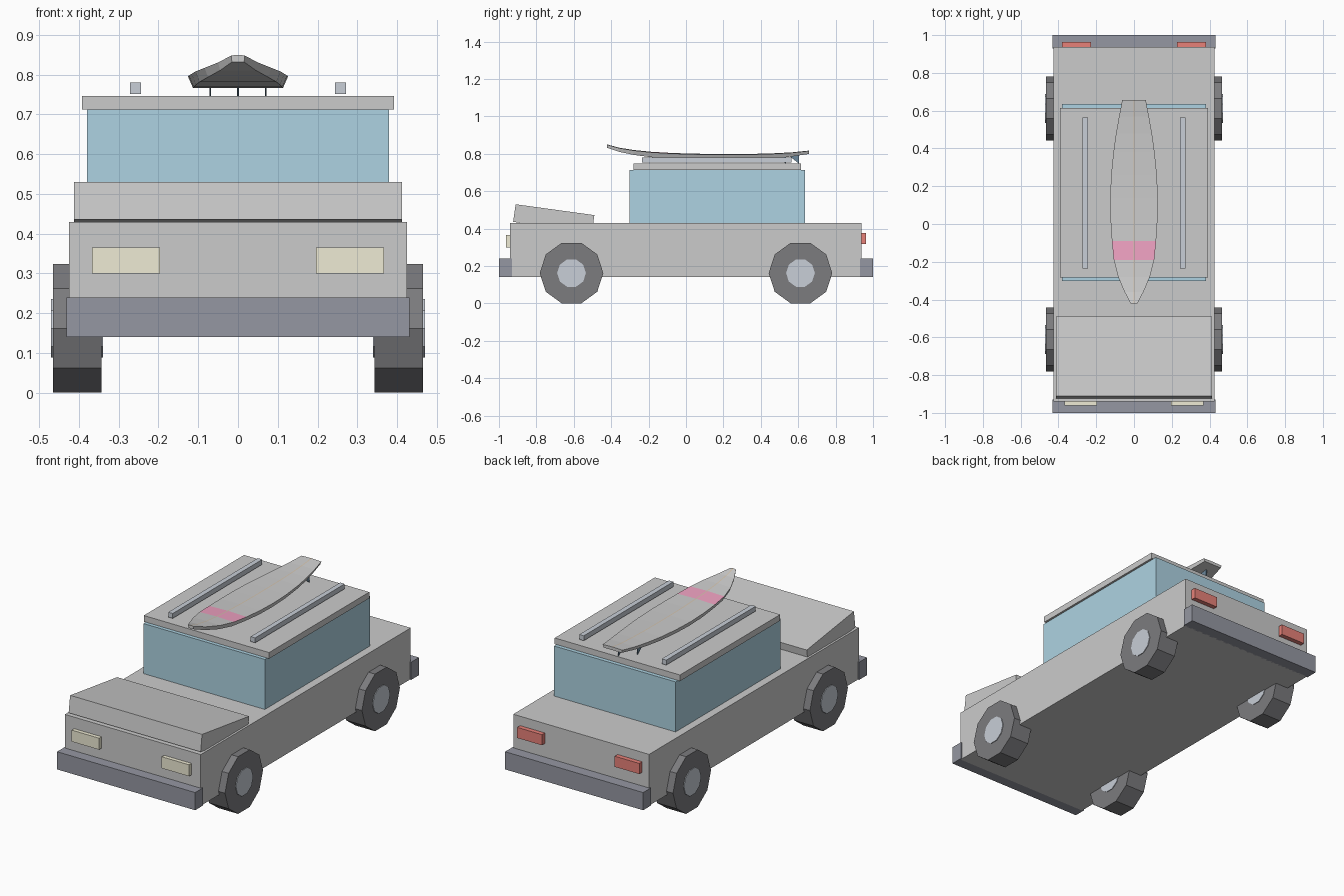
import bpy, bmesh, math
from mathutils import Matrix

if "Cube" in bpy.data.objects:
    bpy.data.objects.remove(bpy.data.objects["Cube"])


def mat(name, rgb):
    m = bpy.data.materials.new(name)
    m.diffuse_color = (*rgb, 1)
    m.use_nodes = True
    m.node_tree.nodes["Principled BSDF"].inputs["Base Color"].default_value = m.diffuse_color
    return m


GLASS = mat("glass", (0.42, 0.65, 0.76))
BUMPER = mat("bumper", (0.30, 0.31, 0.36))
CREAM = mat("lamp_cream", (0.86, 0.83, 0.66))
RED = mat("lamp_red", (0.80, 0.22, 0.19))
TYRE = mat("tyre", (0.20, 0.20, 0.21))
STEEL = mat("steel", (0.58, 0.62, 0.68))
BOARD = mat("board", (0.65, 0.65, 0.65))
PINK = mat("pink", (0.87, 0.36, 0.54))
WOOD = mat("stringer", (0.66, 0.55, 0.42))
FIN = mat("fin", (0.15, 0.25, 0.34))


def finish(name, bm, *mats):
    bmesh.ops.recalc_face_normals(bm, faces=bm.faces)
    me = bpy.data.meshes.new(name)
    bm.to_mesh(me)
    bm.free()
    for m in mats:
        if m:
            me.materials.append(m)
    ob = bpy.data.objects.new(name, me)
    bpy.context.collection.objects.link(ob)
    return ob


def box(name, x, y, z, m=None):
    """Box from (min, max) ranges."""
    bm = bmesh.new()
    bmesh.ops.create_cube(bm, size=1)
    for v in bm.verts:
        v.co = [r[0] + (c + 0.5) * (r[1] - r[0]) for c, r in zip(v.co, (x, y, z))]
    return finish(name, bm, m)


def disc(name, x0, x1, y, z, r, m):
    """Ten-sided cylinder along x with flats at top and bottom."""
    bm = bmesh.new()
    bmesh.ops.create_cone(bm, cap_ends=True, segments=10, radius1=r, radius2=r, depth=abs(x1 - x0))
    for v in bm.verts:
        a = round(math.atan2(v.co.y, v.co.x) / math.radians(18))
        # put vertices at fore and aft points
        if a % 2:
            v.co = Matrix.Rotation(math.radians(18), 3, 'Z') @ v.co
        v.co = ((x0 + x1) / 2 + v.co.z, y + v.co.x, z + v.co.y)
    return finish(name, bm, m)


def extrude_profile(name, pts, x0, x1, m=None):
    """Extrude a (y, z) profile along x."""
    bm = bmesh.new()
    f = bm.faces.new([bm.verts.new((x0, y, z)) for y, z in pts])
    ext = bmesh.ops.extrude_face_region(bm, geom=[f])["geom"]
    bmesh.ops.translate(bm, vec=(x1 - x0, 0, 0), verts=[v for v in ext if isinstance(v, bmesh.types.BMVert)])
    return finish(name, bm, m)


# Body, cabin and roof
box("body", (-0.425, 0.425), (-0.94, 0.937), (0.14, 0.43))
box("cabin_glass", (-0.38, 0.38), (-0.303, 0.636), (0.43, 0.713), GLASS)
box("roof", (-0.392, 0.392), (-0.282, 0.614), (0.712, 0.747))

# Tilted hood
extrude_profile("hood", [(-0.924, 0.436), (-0.911, 0.53), (-0.49, 0.472), (-0.503, 0.378)], -0.413, 0.413)

# Bumpers
box("front_bumper", (-0.432, 0.432), (-1, -0.93), (0.14, 0.24), BUMPER)
box("rear_bumper", (-0.432, 0.432), (0.93, 1), (0.14, 0.24), BUMPER)

# Parts repeated left and right
for s, side in ((-1, "left"), (1, "right")):
    def span(a, b):
        return tuple(sorted((s * a, s * b)))
    box(f"{side}_headlight", span(0.196, 0.367), (-0.962, -0.93), (0.3, 0.365), CREAM)
    box(f"{side}_taillight", span(0.228, 0.382), (0.93, 0.963), (0.317, 0.377), RED)
    box(f"{side}_roof_rail", span(0.244, 0.272), (-0.235, 0.565), (0.752, 0.78), STEEL)
    for y, end in ((-0.612, "front"), (0.612, "rear")):
        disc(f"{end}_{side}_wheel", *span(0.344, 0.466), y, 0.162, 0.17, TYRE)
        disc(f"{end}_{side}_hub", *span(0.34, 0.47), y, 0.162, 0.077, STEEL)

# Surfboard: stations of y, half width, deck height, thickness
stations = [
    (-0.422, 0.017, 0.85, 0.018), (-0.36, 0.05, 0.833, 0.022), (-0.28, 0.084, 0.82, 0.026),
    (-0.19, 0.107, 0.811, 0.029), (-0.09, 0.117, 0.805, 0.03), (0.02, 0.124, 0.801, 0.032),
    (0.14, 0.126, 0.799, 0.032), (0.26, 0.121, 0.799, 0.031), (0.38, 0.109, 0.80, 0.029),
    (0.48, 0.095, 0.803, 0.026), (0.57, 0.079, 0.808, 0.022), (0.657, 0.062, 0.817, 0.018),
]
bm = bmesh.new()
rings = []
for y, w, z, t in stations:
    section = [(-0.9 * w, z - t), (-w, z - 0.1 * t), (-0.003, z), (0.003, z), (w, z - 0.1 * t), (0.9 * w, z - t)]
    rings.append([bm.verts.new((x, y, h)) for x, h in section])
for i, (a, b) in enumerate(zip(rings, rings[1:])):
    for k in range(6):
        j = (k + 1) % 6
        f = bm.faces.new((a[k], a[j], b[j], b[k]))
        if k == 2:
            f.material_index = 2
        elif k in (1, 3) and i == 3:
            f.material_index = 1
bm.faces.new(rings[0])
bm.faces.new(rings[-1])
finish("surfboard", bm, BOARD, PINK, WOOD)

# Fins under the tail
for name, x, y in (("left_fin", -0.07, 0.48), ("centre_fin", 0, 0.55), ("right_fin", 0.07, 0.48)):
    extrude_profile(name, [(y, 0.79), (y + 0.055, 0.79), (y + 0.055, 0.746)], x - 0.002, x + 0.002, FIN)
